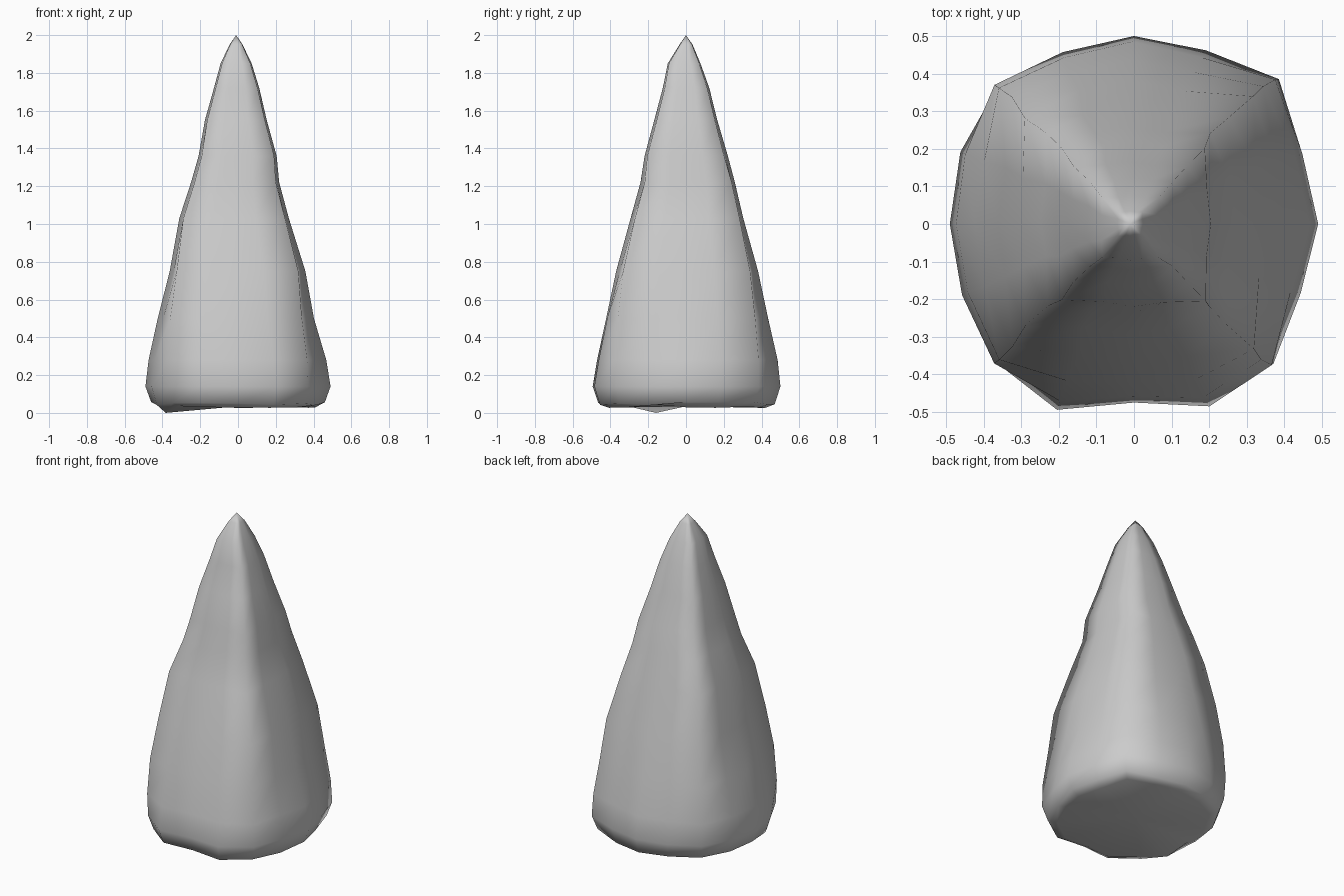
import bpy, bmesh, math, random

if "Cube" in bpy.data.objects:
    bpy.data.objects.remove(bpy.data.objects["Cube"])

random.seed(4)
N = 16

# Footprint radii every 22.5 degrees (counter-clockwise from +x)
BASE = [.49, .485, .545, .50, .50, .495, .515, .50,
        .49, .495, .52, .535, .475, .525, .525, .48]
# Four-ridged section of the upper spike, one quarter turn
RIDGE = [.98, .995, 1.28, .995]

# Levels: z, half width in x, half width in y, x offset, y offset
LEVELS = [
    (0.035, .41, .42, 0, 0),
    (0.05, .46, .47, 0, 0),
    (0.14, .49, .50, 0, 0),
    (0.28, .47, .475, -.005, 0),
    (0.50, .42, .435, -.01, 0),
    (0.75, .365, .38, -.005, .005),
    (1.03, .298, .305, -.02, .005),
    (1.22, .24, .255, -.015, .01),
    (1.36, .212, .225, -.002, 0),
    (1.55, .167, .17, -.01, 0),
    (1.72, .122, .125, -.007, 0),
    (1.85, .083, .088, -.01, -.01),
    (1.95, .035, .035, -.01, 0),
]

# Loft the rock spike from ring to ring
bm = bmesh.new()
rings = []
for k, (z, wx, wy, ox, oy) in enumerate(LEVELS):
    t = min(1, max(0, (z - .15) / .7))
    ring = []
    for i in range(N):
        a = 2 * math.pi * i / N
        r = (1 - t) * BASE[i] / .49 + t * RIDGE[i % 4]
        if z > .2:
            r *= random.uniform(.99, 1.01)
        dz = random.uniform(-.01, .01) if k < 2 else 0
        if k == 0 and i == 9:
            dz = -z
        ry = r if k > 2 else BASE[i] / .50
        ring.append(bm.verts.new((ox + wx * r * math.cos(a),
                                  oy + wy * ry * math.sin(a), z + dz)))
    rings.append(ring)
for lo, hi in zip(rings, rings[1:]):
    for i in range(N):
        j = (i + 1) % N
        bm.faces.new((lo[i], lo[j], hi[j], hi[i]))

# Pointed tip and closed underside
tip = bm.verts.new((-.01, 0, 2))
foot = bm.verts.new((0, 0, .035))
for i in range(N):
    j = (i + 1) % N
    bm.faces.new((rings[-1][i], rings[-1][j], tip))
    bm.faces.new((rings[0][j], rings[0][i], foot))
bmesh.ops.recalc_face_normals(bm, faces=bm.faces)
for f in bm.faces:
    f.smooth = True

mesh = bpy.data.meshes.new("rock_spike")
bm.to_mesh(mesh)
bm.free()
spike = bpy.data.objects.new("rock_spike", mesh)
bpy.context.collection.objects.link(spike)
